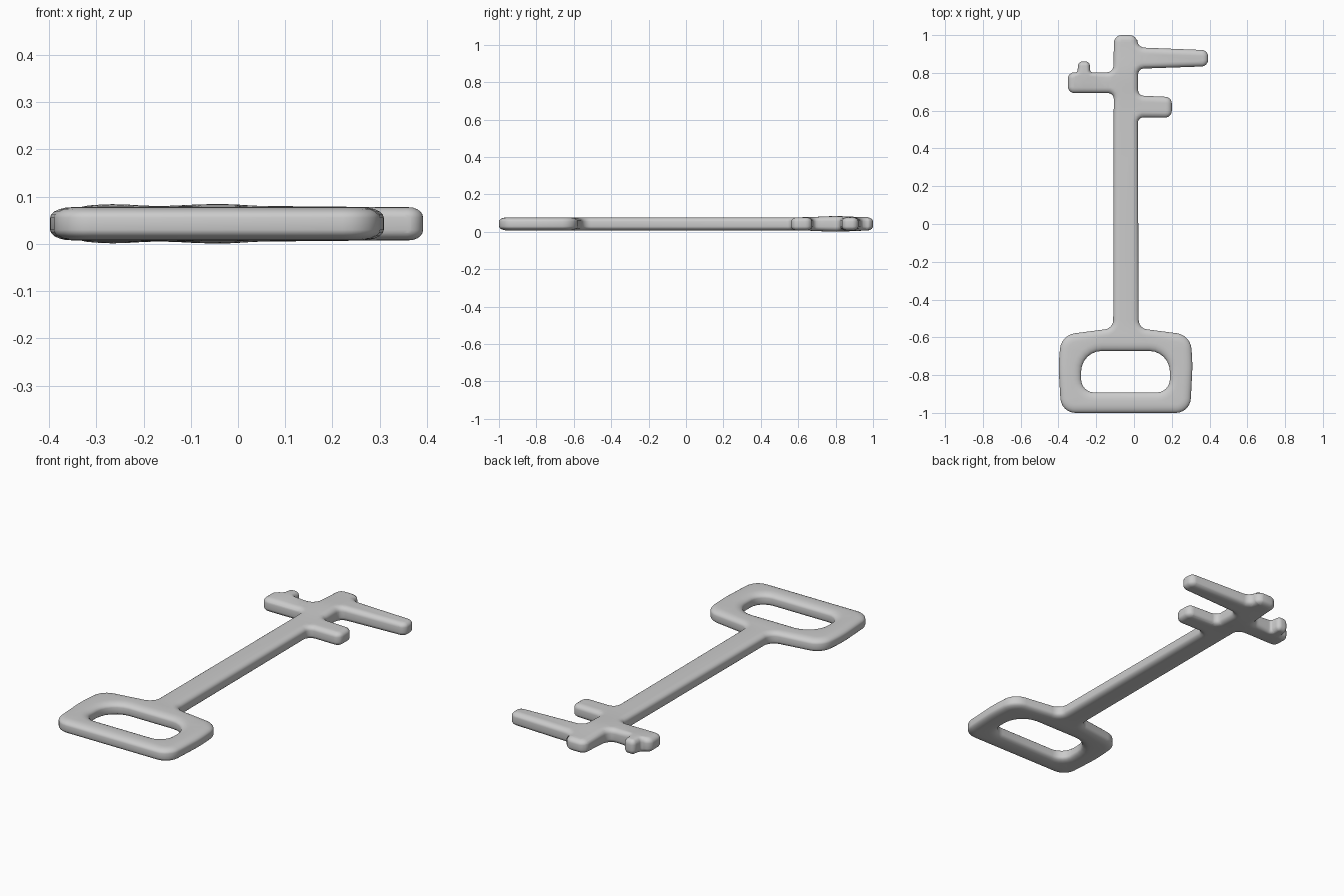
import bpy, bmesh, math
from mathutils import Vector

if "Cube" in bpy.data.objects:
    bpy.data.objects.remove(bpy.data.objects["Cube"])

MID, WALL, ROUND = 0.0425, 0.013, 0.022   # mid height, flat side half-height, rounded edge height

# Outline corners, solid on the left: x, y, corner radius, edge-rounding width
OUTER = [
    (-0.385, -1.0, .08, .045), (0.297, -1.0, .08, .045), (0.31, -0.75, .8, .045),
    (0.30, -0.588, .09, .045), (0.025, -0.552, .05, .035),
    (0.02, 0.565, .03, .03), (0.20, 0.563, .035, .03), (0.20, 0.672, .035, .03),
    (0.022, 0.68, .03, .03), (0.022, 0.822, .03, .03),
    (0.392, 0.835, .035, .03), (0.392, 0.92, .035, .03), (0.016, 0.935, .04, .03),
    (0.018, 1.0, .04, .035), (-0.105, 1.0, .04, .035), (-0.11, 0.803, .035, .03),
    (-0.231, 0.803, .012, .02), (-0.235, 0.86, .023, .02), (-0.294, 0.86, .023, .02),
    (-0.30, 0.803, .012, .02), (-0.35, 0.803, .034, .03), (-0.35, 0.693, .035, .03),
    (-0.107, 0.693, .03, .03), (-0.11, -0.552, .05, .035),
    (-0.385, -0.588, .09, .045), (-0.40, -0.75, .8, .045),
]
HOLE = [(-0.28, -0.892, .07, .045), (-0.28, -0.672, .11, .045),
        (0.19, -0.672, .11, .045), (0.19, -0.892, .07, .045)]


def rounded(corners, inset, steps=6):
    """Fillet every corner; inset is the fraction of the edge-rounding width."""
    pts = []
    n = len(corners)
    for i, (x, y, r, b) in enumerate(corners):
        p = Vector((x, y))
        u = (p - Vector(corners[i - 1][:2])).normalized()
        v = (Vector(corners[(i + 1) % n][:2]) - p).normalized()
        turn = math.atan2(u.x * v.y - u.y * v.x, u.dot(v))
        side = 1 if turn > 0 else -1
        centre = p - u * r * math.tan(abs(turn) / 2) + Vector((-u.y, u.x)) * side * r
        start = math.atan2(-u.x * -side * -1, u.y * side)
        rad = r - side * b * inset
        for k in range(steps + 1):
            a = start + turn * k / steps
            pts.append(centre + rad * Vector((math.cos(a), math.sin(a))))
    return pts


# Edge section: flat wall with a rounded edge above and below
quarter = [(1 - math.cos(a), WALL + ROUND * math.sin(a))
           for a in (math.pi / 2 * k / 5 for k in range(6))]
section = [(d, -z) for d, z in reversed(quarter)] + quarter

bm = bmesh.new()
caps = {0: [], 1: []}
for corners in (OUTER, HOLE):
    rings = []
    for d, z in section:
        rings.append([bm.verts.new((p.x, p.y, z)) for p in rounded(corners, d)])
    n = len(rings[0])
    for lo, hi in zip(rings, rings[1:]):
        for i in range(n):
            j = (i + 1) % n
            bm.faces.new((lo[i], lo[j], hi[j], hi[i]))
    for key, ring in ((0, rings[0]), (1, rings[-1])):
        caps[key] += [bm.edges.get((ring[i], ring[(i + 1) % n])) for i in range(n)]

# Flat top and bottom
for key, sign in ((0, -1), (1, 1)):
    bmesh.ops.triangle_fill(bm, edges=caps[key], use_beauty=True, normal=(0, 0, sign))


# Extra cuts around the bits so the junctions can swell
def cut(co, no):
    faces = [f for f in bm.faces if max(v.co.y for v in f.verts) > 0.56]
    geom = faces + list({e for f in faces for e in f.edges}) + list({v for f in faces for v in f.verts})
    bmesh.ops.bisect_plane(bm, geom=geom, plane_co=co, plane_no=no, dist=1e-4)


for k in range(16):
    cut((0, 0.555 + 0.028 * k, 0), (0, 1, 0))
for k in range(14):
    cut((-0.323 + 0.028 * k, 0, 0), (1, 0, 0))

for v in bm.verts:
    swell = 0
    for cx, cy, s, amount in ((-0.043, 0.80, .08, .19), (-0.265, 0.79, .05, .18)):
        swell += amount * math.exp(-((v.co.x - cx) ** 2 + (v.co.y - cy) ** 2) / (2 * s * s))
    v.co.z = MID + v.co.z * (1 + swell)
bmesh.ops.recalc_face_normals(bm, faces=bm.faces[:])

mesh = bpy.data.meshes.new("key_body")
bm.to_mesh(mesh)
bm.free()
key = bpy.data.objects.new("key_body", mesh)
bpy.context.collection.objects.link(key)
bpy.context.view_layer.objects.active = key
key.select_set(True)
bpy.ops.object.shade_smooth_by_angle(angle=math.radians(40))
